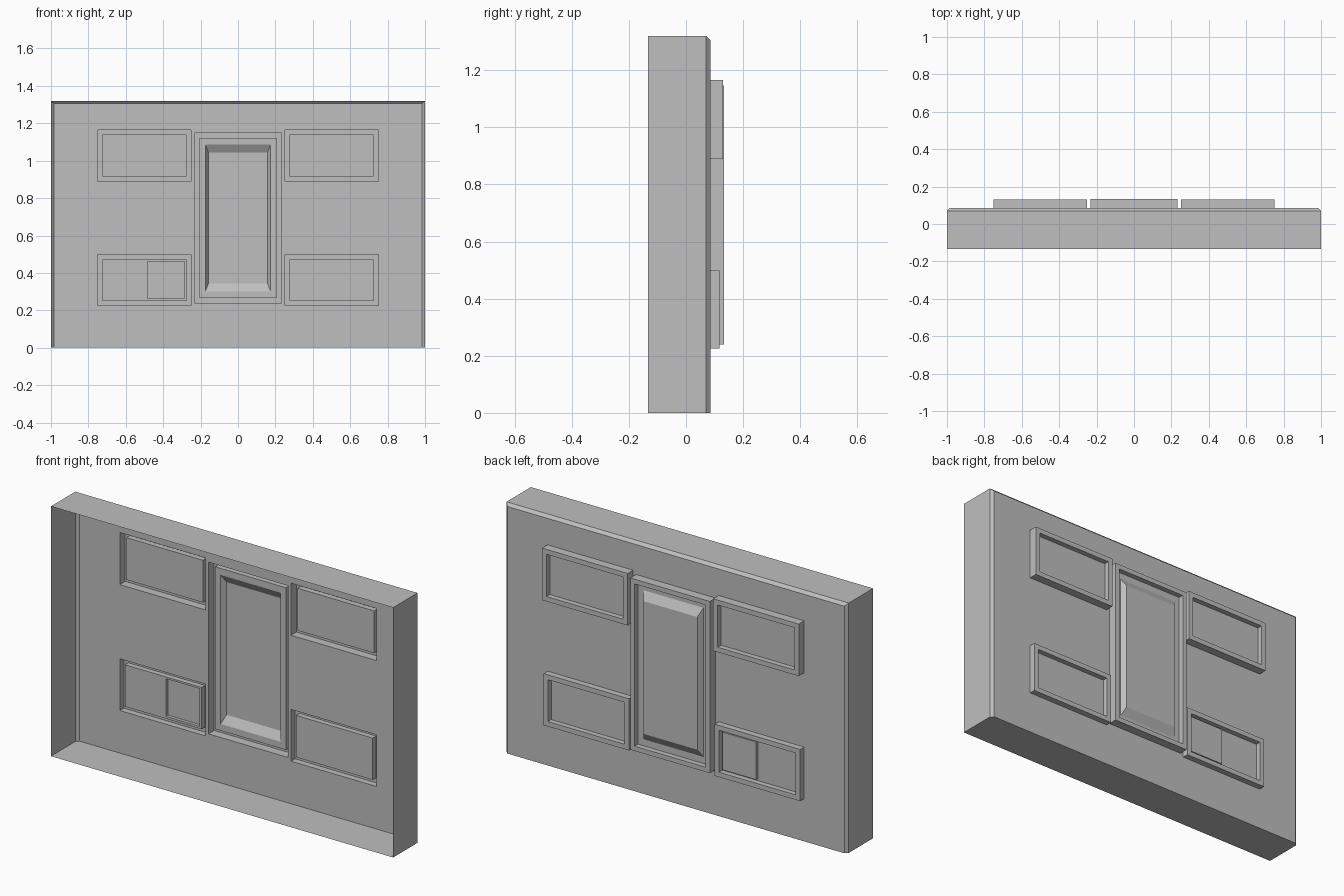
import bpy
import bmesh

cube = bpy.data.objects.get("Cube")
if cube:
    bpy.data.objects.remove(cube, do_unlink=True)

# One plain grey for the whole panel
grey = bpy.data.materials.new("plain_grey")
grey.use_nodes = True
colour = (0.52, 0.52, 0.52, 1)
grey.diffuse_color = colour
grey.node_tree.nodes["Principled BSDF"].inputs["Base Color"].default_value = colour

WALL_Y = 0.085   # back surface of the wall


def finish(name, bm):
    mesh = bpy.data.meshes.new(name)
    bm.to_mesh(mesh)
    bm.free()
    mesh.materials.append(grey)
    obj = bpy.data.objects.new(name, mesh)
    bpy.context.collection.objects.link(obj)
    return obj


def inset(rect, dx, dz):
    x0, x1, z0, z1 = rect
    return (x0 + dx, x1 - dx, z0 + dz, z1 - dz)


def loft(name, sections, cap=True):
    """Join upright rectangles, each given as (rect, y), into one surface."""
    bm = bmesh.new()
    previous = None
    for (x0, x1, z0, z1), y in sections:
        corners = ((x0, z0), (x1, z0), (x1, z1), (x0, z1))
        ring = [bm.verts.new((x, y, z)) for x, z in corners]
        if previous:
            for i in range(4):
                j = (i + 1) % 4
                bm.faces.new((previous[i], ring[i], ring[j], previous[j]))
        previous = ring
    if cap:
        bm.faces.new(previous[::-1])
    return finish(name, bm)


def wall_with_openings(name, outer, openings):
    """Flat wall divided into cells, leaving out the cells inside openings."""
    rects = [outer] + openings
    xs = sorted({v for r in rects for v in r[:2]})
    zs = sorted({v for r in rects for v in r[2:]})
    bm = bmesh.new()
    for x0, x1 in zip(xs, xs[1:]):
        for z0, z1 in zip(zs, zs[1:]):
            cx, cz = (x0 + x1) / 2, (z0 + z1) / 2
            if any(r[0] < cx < r[1] and r[2] < cz < r[3] for r in openings):
                continue
            corners = ((x0, z0), (x0, z1), (x1, z1), (x1, z0))
            bm.faces.new([bm.verts.new((x, WALL_Y, z)) for x, z in corners])
    bmesh.ops.remove_doubles(bm, verts=bm.verts, dist=0.0001)
    return finish(name, bm)


# Outer casing, open at the front, with bevelled top and side edges
body = (-1, 1, 0, 1.32)
wall = (-0.985, 0.985, 0, 1.305)
loft("casing", [(body, -0.133), (body, 0.07), (wall, WALL_Y)], cap=False)

# Four raised window frames with sunken panes
openings = []
for level, z0, z1, rim_y in (("lower", 0.225, 0.498, 0.118),
                             ("upper", 0.89, 1.165, 0.13)):
    for side, x0, x1 in (("right", -0.75, -0.25), ("left", 0.25, 0.75)):
        rect = (x0, x1, z0, z1)
        openings.append(rect)
        pane = inset(rect, 0.026, 0.026)
        pane_y = rim_y - 0.028
        sections = [(rect, WALL_Y), (rect, rim_y), (pane, rim_y), (pane, pane_y)]
        if (level, side) == ("lower", "right"):
            # Small square plate raised from one pane
            plate = (-0.485, -0.287, 0.263, 0.462)
            sections += [(plate, pane_y), (plate, pane_y + 0.017)]
        loft(f"{level}_{side}_window", sections)

# Tall centre door with a sloped raised panel
door = (-0.232, 0.232, 0.24, 1.147)
openings.append(door)
recess = inset(door, 0.025, 0.025)
panel_base = inset(door, 0.057, 0.06)
panel_face = inset(door, 0.074, 0.103)
loft("centre_door", [(door, WALL_Y), (door, 0.133), (recess, 0.133),
                     (recess, 0.105), (panel_base, 0.105), (panel_face, 0.131)])

wall_with_openings("back_wall", wall, openings)
